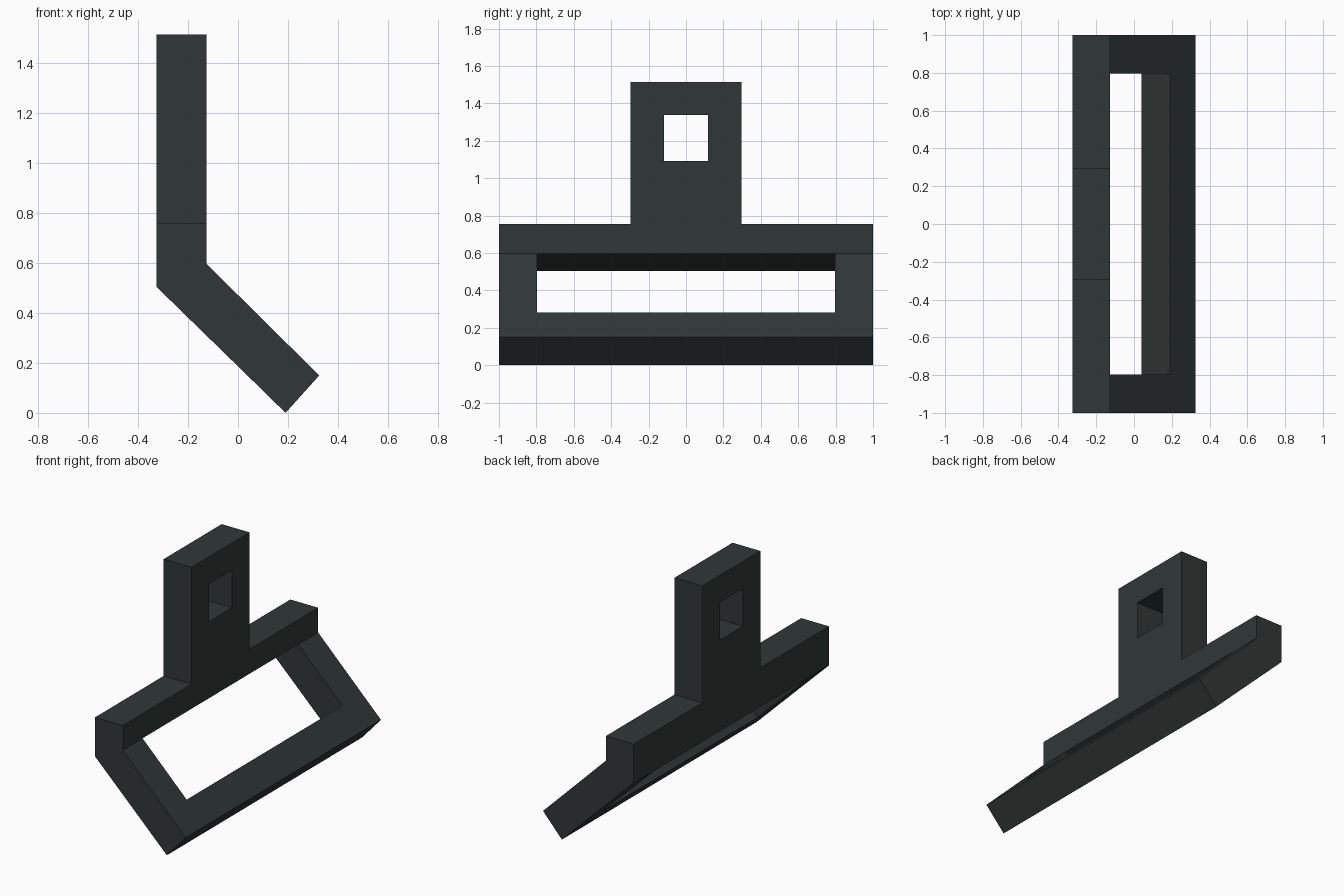
import bpy, bmesh, math

if "Cube" in bpy.data.objects:
    bpy.data.objects.remove(bpy.data.objects["Cube"])

# Bent plate cross-section: (front x, z), (back x, z) from the foot upwards
F, B = -0.126, -0.325
rows = [((0.325, 0.150), (0.190, 0.0)),
        ((0.190, 0.283), (0.040, 0.147)),
        ((F, 0.596), (B, 0.503))]
rows += [((F, z), (B, z)) for z in (0.756, 1.093, 1.337, 1.513)]
cols = [-1.0, -0.797, -0.297, -0.118, 0.118, 0.297, 0.797, 1.0]


def solid(r, c):
    """True where the plate has material."""
    if not (0 <= r < len(rows) - 1 and 0 <= c < len(cols) - 1):
        return False
    if r == 1:                       # wide window in the sloping part
        return c in (0, 6)
    if r >= 3:                       # upright tab with a square hole
        return 2 <= c <= 4 and not (r == 4 and c == 3)
    return True


bm = bmesh.new()
verts = {}


def v(r, c, side):
    key = (r, c, side)
    if key not in verts:
        x, z = rows[r][side]
        verts[key] = bm.verts.new((x, cols[c], z))
    return verts[key]


# Front and back skins, plus walls along every open border
for r in range(len(rows) - 1):
    for c in range(len(cols) - 1):
        if not solid(r, c):
            continue
        ring = [(r, c), (r, c + 1), (r + 1, c + 1), (r + 1, c)]
        for side in (0, 1):
            bm.faces.new([v(*p, side) for p in ring])
        for i, (dr, dc) in enumerate([(-1, 0), (0, 1), (1, 0), (0, -1)]):
            if not solid(r + dr, c + dc):
                a, b = ring[i], ring[(i + 1) % 4]
                bm.faces.new([v(*a, 0), v(*b, 0), v(*b, 1), v(*a, 1)])
bmesh.ops.recalc_face_normals(bm, faces=bm.faces)

mesh = bpy.data.meshes.new("bent_bracket")
bm.to_mesh(mesh)
bm.free()

# Dark slate metal
mat = bpy.data.materials.new("dark_slate")
mat.diffuse_color = (0.030, 0.039, 0.038, 1)
mat.use_nodes = True
mat.node_tree.nodes["Principled BSDF"].inputs["Base Color"].default_value = mat.diffuse_color
mesh.materials.append(mat)
bracket = bpy.data.objects.new("bent_bracket", mesh)
bpy.context.collection.objects.link(bracket)
